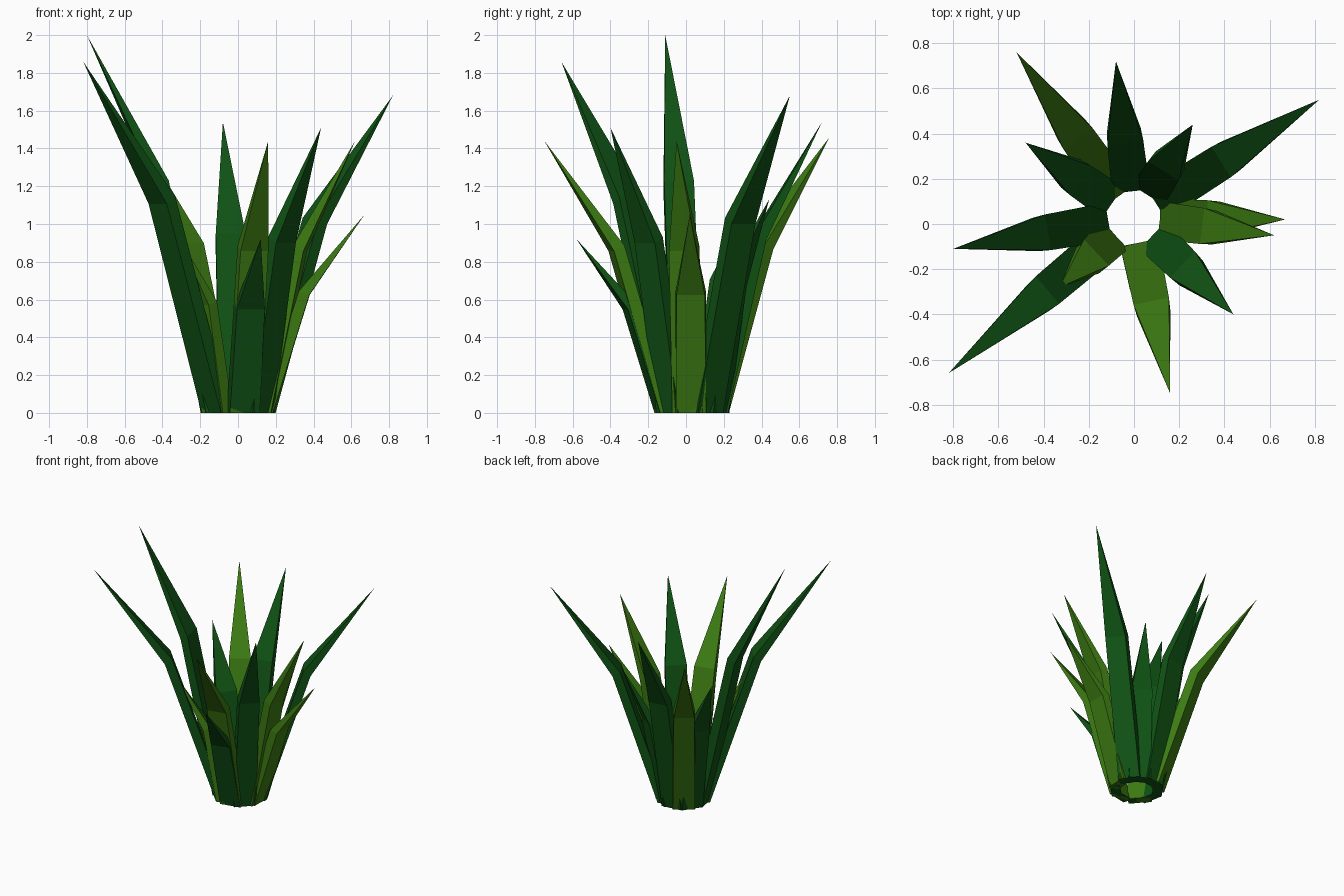
import bpy, bmesh, math
from mathutils import Vector

if "Cube" in bpy.data.objects:
    bpy.data.objects.remove(bpy.data.objects["Cube"])


def material(name, rgb):
    m = bpy.data.materials.new(name)
    m.diffuse_color = (*rgb, 1)
    m.use_nodes = True
    m.node_tree.nodes["Principled BSDF"].inputs["Base Color"].default_value = m.diffuse_color
    return m


dark_green = material("dark green", (0.005, 0.085, 0.007))
light_green = material("light olive green", (0.045, 0.195, 0.006))

CENTRE = Vector((0, 0.03, 0))


def leaf(name, tip, mat):
    """Thick blade: a box section rising from the root ring, bending outwards, ending in a point."""
    tip = Vector(tip)
    out = Vector((tip.x, tip.y, 0)) - CENTRE
    reach = out.length
    out.normalize()
    side = Vector((-out.y, out.x, 0))
    bend = 0.15 + 0.44 * (reach - 0.15)
    # (outer radius, inner radius, outer half width, inner half width, outer z, inner z)
    sections = [
        (0.185, 0.115, 0.08, 0.085, 0, 0),
        (bend, bend - 0.055, 0.075, 0.08, 0.595 * tip.z, 0.615 * tip.z),
    ]
    bm = bmesh.new()
    rings = []
    for ro, ri, wo, wi, zo, zi in sections:
        corners = [(ro, -wo, zo), (ro, wo, zo), (ri, wi, zi), (ri, -wi, zi)]
        rings.append([bm.verts.new(CENTRE + out * r + side * w + Vector((0, 0, z)))
                      for r, w, z in corners])
    point = bm.verts.new(tip)
    bm.faces.new(rings[0][::-1])
    for i in range(4):
        j = (i + 1) % 4
        bm.faces.new((rings[0][i], rings[0][j], rings[1][j], rings[1][i]))
        bm.faces.new((rings[1][i], rings[1][j], point))
    bmesh.ops.recalc_face_normals(bm, faces=bm.faces)
    mesh = bpy.data.meshes.new(name)
    bm.to_mesh(mesh)
    bm.free()
    mesh.materials.append(mat)
    bpy.context.collection.objects.link(bpy.data.objects.new(name, mesh))


# Dark leaves, by tip position
for n, tip in enumerate([
    (0.82, 0.55, 1.68), (0.26, 0.44, 1.13), (-0.08, 0.72, 1.54), (-0.48, 0.36, 1.15),
    (-0.80, -0.11, 2.00), (-0.82, -0.66, 1.86), (0.12, -0.58, 0.92), (0.44, -0.40, 1.51),
]):
    leaf(f"dark_leaf_{n + 1}", tip, dark_green)

# Light leaves, by tip position
for n, tip in enumerate([
    (-0.52, 0.76, 1.46), (-0.33, -0.28, 0.96), (0.16, -0.75, 1.44),
    (0.62, -0.05, 1.44), (0.67, 0.02, 1.05),
]):
    leaf(f"light_leaf_{n + 1}", tip, light_green)
